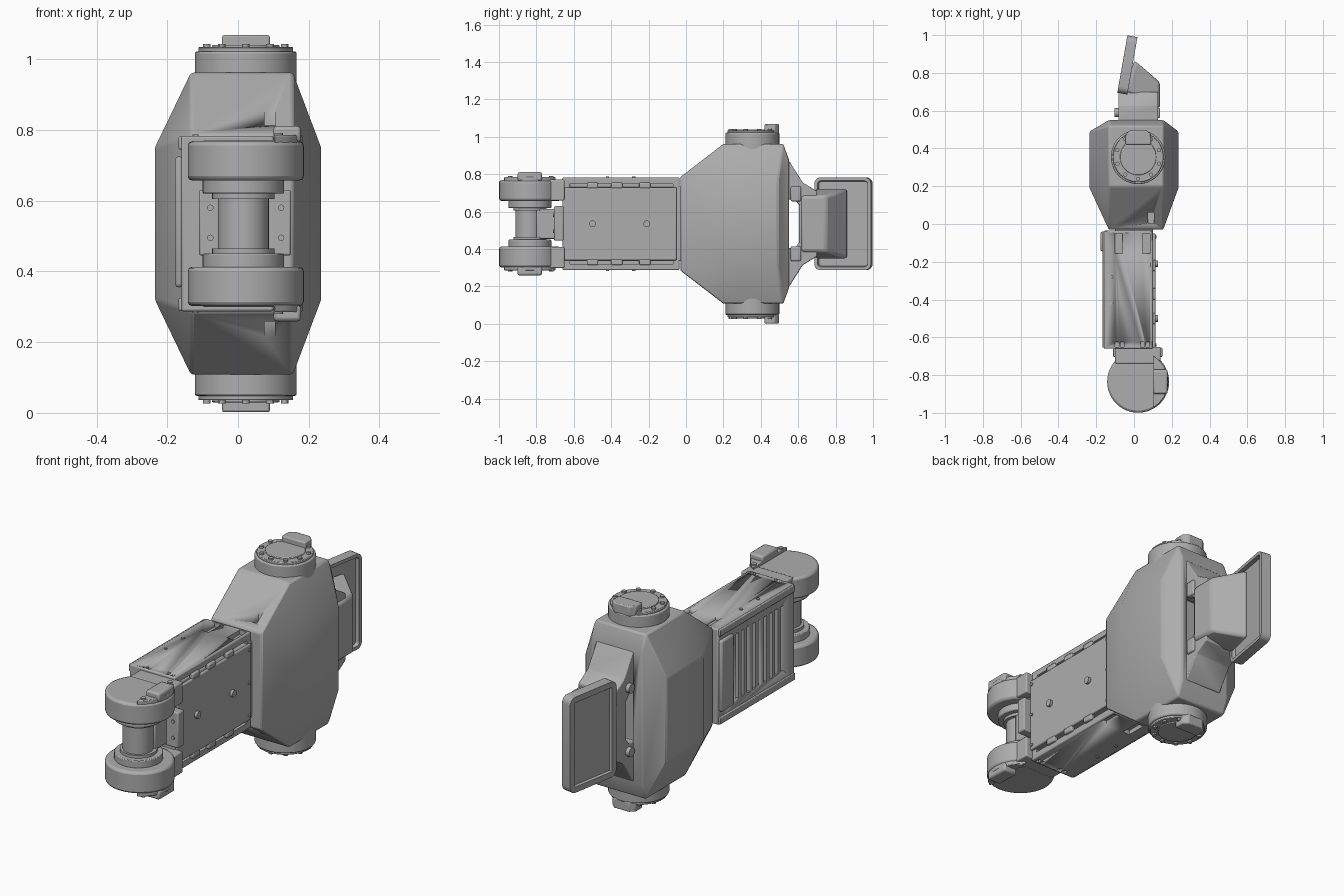
import bpy, bmesh, math
from mathutils import Vector, Matrix

if "Cube" in bpy.data.objects:
    bpy.data.objects.remove(bpy.data.objects["Cube"])

GREY = (0.42, 0.42, 0.42, 1)
mat = bpy.data.materials.new("plain grey")
mat.use_nodes = True
mat.diffuse_color = GREY
mat.node_tree.nodes["Principled BSDF"].inputs["Base Color"].default_value = GREY
MID = 0.535  # height of the symmetry plane


def finish(name, bm, bevel=0, seg=2):
    bmesh.ops.recalc_face_normals(bm, faces=bm.faces)
    me = bpy.data.meshes.new(name)
    bm.to_mesh(me)
    bm.free()
    me.materials.append(mat)
    ob = bpy.data.objects.new(name, me)
    bpy.context.collection.objects.link(ob)
    bpy.ops.object.select_all(action='DESELECT')
    bpy.context.view_layer.objects.active = ob
    ob.select_set(True)
    bpy.ops.object.shade_smooth_by_angle(angle=math.radians(30))
    if bevel:
        mod = ob.modifiers.new("edge", 'BEVEL')
        mod.width, mod.segments, mod.limit_method = bevel, seg, 'ANGLE'
        mod.angle_limit = math.radians(25)
    return ob


def add_box(bm, x, y, z):
    lo, hi = Vector((x[0], y[0], z[0])), Vector((x[1], y[1], z[1]))
    m = Matrix.Translation((lo + hi) / 2) @ Matrix.Diagonal((*(hi - lo), 1))
    return bmesh.ops.create_cube(bm, size=1, matrix=m)["verts"]


def box(name, x, y, z, bevel=0.006):
    bm = bmesh.new()
    add_box(bm, x, y, z)
    return finish(name, bm, bevel)


def cylinder(name, x, y, r, z0, z1, bevel=0, sides=48):
    bm = bmesh.new()
    bmesh.ops.create_cone(bm, cap_ends=True, segments=sides, radius1=r, radius2=r,
                          depth=abs(z1 - z0), matrix=Matrix.Translation((x, y, (z0 + z1) / 2)))
    return finish(name, bm, bevel)


def stud(name, x, y, z, r, depth):
    """Short round stud lying along x."""
    bm = bmesh.new()
    m = Matrix.Translation((x, y, z)) @ Matrix.Rotation(math.pi / 2, 4, 'Y')
    bmesh.ops.create_cone(bm, cap_ends=True, segments=16, radius1=r, radius2=r, depth=depth, matrix=m)
    return finish(name, bm)


def prism(name, pts, axis, a, b, bevel=0):
    """Extrude a closed outline along x or z, from a to b."""
    put = (lambda p, h: (h, *p)) if axis == 'X' else (lambda p, h: (*p, h))
    bm = bmesh.new()
    f = bm.faces.new([bm.verts.new(put(p, a)) for p in pts])
    ext = bmesh.ops.extrude_face_region(bm, geom=[f])["geom"]
    d = Vector(put((0, 0), b - a))
    bmesh.ops.translate(bm, vec=d, verts=[v for v in ext if isinstance(v, bmesh.types.BMVert)])
    return finish(name, bm, bevel)


def hull(name, points, bevel):
    bm = bmesh.new()
    for p in points:
        bm.verts.new(p)
    bmesh.ops.convex_hull(bm, input=bm.verts)
    bmesh.ops.dissolve_limit(bm, angle_limit=0.02, verts=bm.verts, edges=bm.edges)
    return finish(name, bm, bevel)


def cut(ob, boxes):
    bm = bmesh.new()
    for b in boxes:
        add_box(bm, *b)
    tool = finish("cutter", bm)
    tool.hide_render = True
    mod = ob.modifiers.new("cut", 'BOOLEAN')
    mod.operation, mod.solver, mod.object = 'DIFFERENCE', 'EXACT', tool
    bpy.context.view_layer.objects.active = ob
    for m in list(ob.modifiers):
        bpy.ops.object.modifier_apply(modifier=m.name)
    bpy.data.objects.remove(tool)


def span(s, a, b):
    """Height range at offsets a..b above (s=1) or below (s=-1) the middle."""
    return tuple(sorted((MID + s * a, MID + s * b)))


# Faceted main housing
pts = []
for s in (1, -1):
    for x in (-0.133, 0.155):
        pts += [(x, -0.03, MID + s * 0.25), (x, 0.2, MID + s * 0.427),
                (x, 0.52, MID + s * 0.427), (x, 0.55, MID + s * 0.345)]
    for x in (-0.235, 0.235):
        pts += [(x, 0.19, MID + s * 0.215), (x, 0.49, MID + s * 0.215)]
body = hull("main_housing", pts, 0.008)
cut(body, [((0.075, 0.105), (0.005, 0.06), span(s, 0.26, 0.5)) for s in (1, -1)]
    + [((-0.08, 0.125), (0.5, 0.6), span(1, -0.15, 0.15))])

# Arm box with pockets in top and bottom, and a louvred side
arm = box("arm_box", (-0.16, 0.1), (-0.66, -0.035), span(1, -0.248, 0.248), 0.006)
slots = []
for s in (1, -1):
    for x in (-0.08, 0.065):
        slots.append(((x - 0.02, x + 0.02), (-0.155, -0.05), span(s, 0.225, 0.3)))
    for x in (-0.09, -0.062, 0.045, 0.073):
        slots.append(((x - 0.01, x + 0.01), (-0.65, -0.625), span(s, 0.235, 0.3)))
    slots.append(((0.08, 0.2), (-0.62, -0.07), span(s, 0.198, 0.214)))
for i in range(9):
    y = -0.57 + i * 0.046
    slots.append(((-0.3, -0.135), (y, y + 0.022), span(1, -0.17, 0.17)))
cut(arm, slots)
box("neck_collar", (-0.1, 0.1), (-0.05, 0.0), span(1, -0.2, 0.2))
box("side_guard", (-0.178, -0.155), (-0.145, -0.04), span(1, -0.18, 0.19), 0.01)
for s in (1, -1):
    box("side_lip", (-0.168, -0.15), (-0.655, -0.04), span(s, 0.21, 0.246), 0.004)

# Side cover with bosses, screws and clips
box("side_cover", (0.09, 0.113), (-0.655, -0.05), span(1, -0.195, 0.195), 0.005)
for y in (-0.5, -0.21):
    stud("cover_boss", 0.117, y, MID, 0.018, 0.02)
for y in (-0.64, -0.07):
    for h in (-0.17, 0, 0.17):
        stud("cover_screw", 0.114, y, MID + h, 0.008, 0.008)
for s in (1, -1):
    for y in (-0.5, -0.37, -0.22):
        box("cover_clip", (0.09, 0.114), (y - 0.03, y + 0.03), span(s, 0.19, 0.22), 0.006)
    for x in (-0.12,):
        for y in (-0.42, -0.28):
            cylinder("top_screw", x, y, 0.009, *span(s, 0.24, 0.252), sides=12)

# Wrist: two discs on a central hub
WX, WY = 0.022, -0.835
cylinder("wrist_hub", 0.015, WY - 0.005, 0.072, *span(1, -0.13, 0.13))
box("wrist_bracket", (-0.11, 0.15), (-0.705, -0.655), span(1, -0.09, 0.095), 0.006)
box("wrist_web", (-0.055, 0.085), (-0.8, -0.66), span(1, -0.08, 0.08), 0.006)
for x in (-0.078, 0.122):
    for h in (-0.04, 0.045):
        bm = bmesh.new()
        m = Matrix.Translation((x, -0.706, MID + h)) @ Matrix.Rotation(math.pi / 2, 4, 'X')
        bmesh.ops.create_cone(bm, cap_ends=True, segments=12, radius1=0.009,
                              radius2=0.009, depth=0.01, matrix=m)
        finish("bracket_screw", bm)
for s in (1, -1):
    cylinder("wrist_disc", WX, WY, 0.164, *span(s, 0.122, 0.233), bevel=0.012)
    cylinder("disc_collar", 0.015, WY, 0.115, *span(s, 0.085, 0.125), bevel=0.004)
    cylinder("hub_ring", 0.015, WY, 0.088, *span(s, 0.07, 0.09))
    box("disc_strap", (-0.1, 0.14), (-0.74, -0.65), span(s, 0.125, 0.236))
    arc = [(WX + 0.16 * math.cos(t * math.pi / 12), WY + 0.16 * math.sin(t * math.pi / 12))
           for t in range(-4, 5)]
    prism("disc_cover", arc, 'Z', MID + s * 0.22, MID + s * 0.25, 0.004)
    box("disc_plug", (0.1, 0.178), (-0.9, -0.77), span(s, 0.23, 0.276), 0.01)
    for y in (-0.94, -0.72):
        cylinder("disc_screw", 0.115, y, 0.012, *span(s, 0.23, 0.256), sides=12)

# Round joint caps above and below the housing
CX, CY = 0.022, 0.355
for s in (1, -1):
    cylinder("joint_cap", CX, CY, 0.144, *span(s, 0.36, 0.487), bevel=0.006)
    cylinder("cap_flange", CX, CY, 0.134, *span(s, 0.48, 0.499), bevel=0.003)
    cylinder("cap_disc", CX, CY, 0.096, *span(s, 0.49, 0.505), bevel=0.003)
    for i in range(10):
        a = math.tau * (i + 0.5) / 10
        cylinder("cap_bolt", CX + 0.116 * math.cos(a), CY + 0.116 * math.sin(a), 0.011,
                 *span(s, 0.49, 0.508), sides=12)
    outline = [(-0.045, 0.42), (0.09, 0.42), (0.09, 0.475), (0.065, 0.497), (-0.02, 0.497), (-0.045, 0.475)]
    prism("cap_plug", outline, 'Z', MID + s * 0.48, MID + s * 0.533, 0.006)

# Rear yoke arms reaching from the housing to the mount
for s in (1, -1):
    side = [(0.53, 0.335), (0.552, 0.335), (0.625, 0.22), (0.7, 0.175),
            (0.7, 0.1), (0.605, 0.1), (0.58, 0.13), (0.53, 0.13)]
    prism("yoke_arm", [(y, MID + s * h) for y, h in side], 'X', -0.083, 0.128, 0.005)
    stud("yoke_knob", -0.088, 0.59, MID + s * 0.165, 0.024, 0.03)
    box("yoke_lug", (0.1, 0.138), (0.56, 0.615), span(s, 0.12, 0.2), 0.008)
box("yoke_spine", (-0.083, 0.128), (0.605, 0.69), span(1, -0.15, 0.15))

# Flared mount joining yoke and plate
pts = []
for s in (1, -1):
    pts += [(0.138, 0.61, MID + s * 0.15), (0.138, 0.75, MID + s * 0.15),
            (0.0, 0.868, MID + s * 0.19), (-0.04, 0.7, MID + s * 0.19)]
hull("flared_mount", pts, 0.016)

# Tilted end plate, rounded at the corners and recessed on both faces
bm = bmesh.new()
add_box(bm, (-0.027, 0.027), (-0.154, 0.154), (-0.248, 0.248))
corner = [e for e in bm.edges if abs((e.verts[0].co - e.verts[1].co).x) > 0.01]
bmesh.ops.bevel(bm, geom=corner, offset=0.035, segments=5, profile=0.5, affect='EDGES')
bm.normal_update()
for sign, rim, depth in ((-1, 0.03, 0.012), (1, 0.018, 0.02)):
    face = max(bm.faces, key=lambda f: f.normal.x * sign * f.calc_area())
    bmesh.ops.inset_region(bm, faces=[face], thickness=rim)
    bmesh.ops.inset_region(bm, faces=[face], thickness=0.004)
    bmesh.ops.translate(bm, vec=(-sign * depth, 0, 0), verts=face.verts)
plate = finish("end_plate", bm, 0.005)
plate.location = (-0.035, 0.842, MID)
plate.rotation_euler.z = math.radians(-10)
